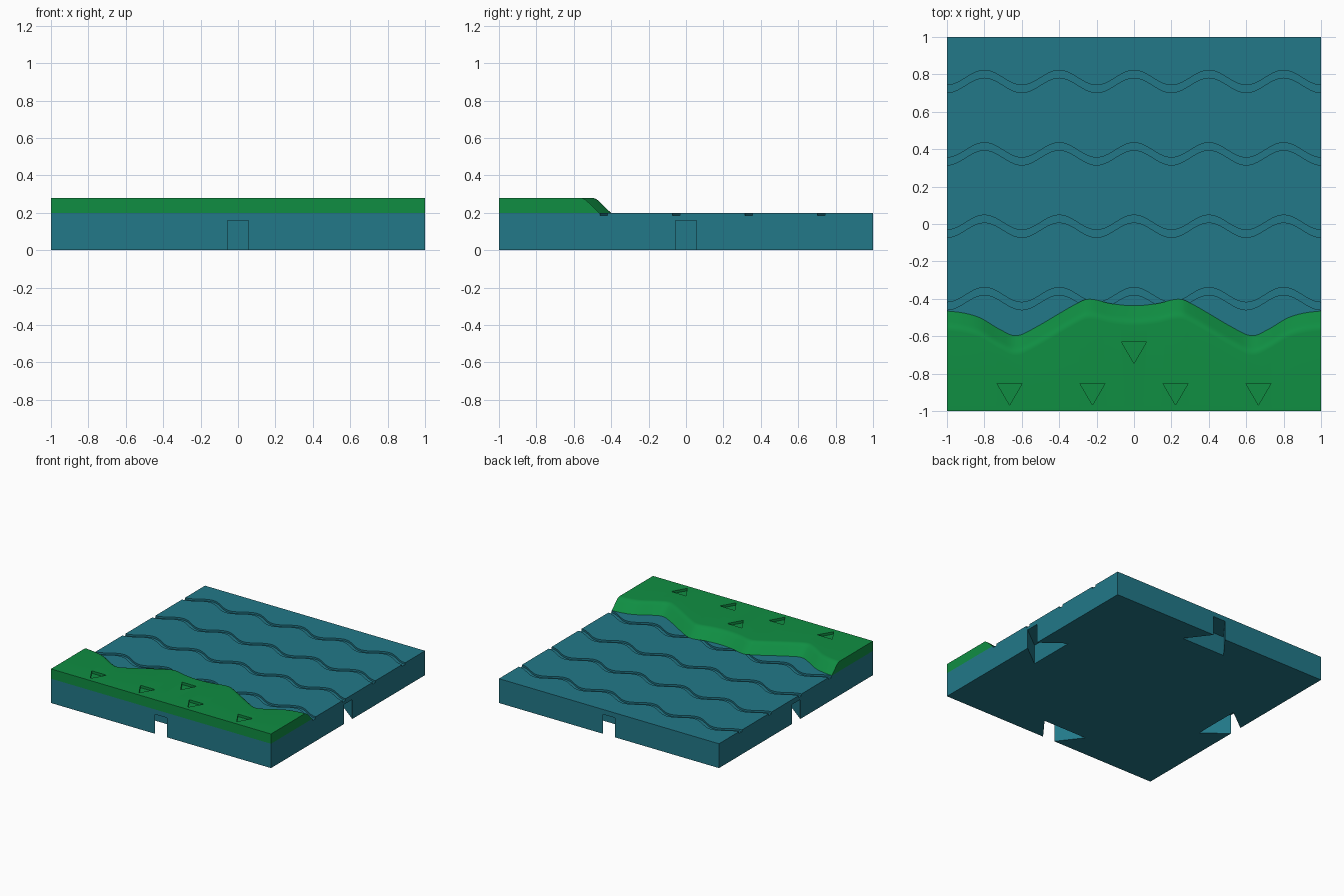
import bpy, bmesh
from math import cos, pi, radians
from mathutils import Vector, Matrix

if "Cube" in bpy.data.objects:
    bpy.data.objects.remove(bpy.data.objects["Cube"])


def material(name, rgb):
    m = bpy.data.materials.new(name)
    m.diffuse_color = (*rgb, 1)
    m.use_nodes = True
    m.node_tree.nodes["Principled BSDF"].inputs["Base Color"].default_value = m.diffuse_color
    return m


def loft(bm, rings):
    """Closed solid through a row of equal-sized rings."""
    vs = [[bm.verts.new(p) for p in r] for r in rings]
    n = len(vs[0])
    for a, b in zip(vs, vs[1:]):
        for i in range(n):
            j = (i + 1) % n
            bm.faces.new((a[i], a[j], b[j], b[i]))
    bm.faces.new(vs[0])
    bm.faces.new(vs[-1])


def prism(bm, pts, z0, z1):
    loft(bm, [[(x, y, z) for x, y in pts] for z in (z0, z1)])


def make(name, bm, mat=None):
    bmesh.ops.recalc_face_normals(bm, faces=bm.faces)
    me = bpy.data.meshes.new(name)
    bm.to_mesh(me)
    bm.free()
    ob = bpy.data.objects.new(name, me)
    bpy.context.collection.objects.link(ob)
    if mat:
        me.materials.append(mat)
    return ob


def cut(ob, cutter):
    cutter.hide_render = True
    mod = ob.modifiers.new("cut", 'BOOLEAN')
    mod.operation = 'DIFFERENCE'
    mod.solver = 'EXACT'
    mod.object = cutter
    bpy.context.view_layer.objects.active = ob
    bpy.ops.object.modifier_apply(modifier=mod.name)
    bpy.data.objects.remove(cutter)


def smooth(ob):
    bpy.ops.object.select_all(action='DESELECT')
    ob.select_set(True)
    bpy.context.view_layer.objects.active = ob
    bpy.ops.object.shade_smooth_by_angle(angle=radians(30))


water = material("water", (0.016, 0.19, 0.25))
grass = material("grass", (0.005, 0.27, 0.055))

# Water slab
bm = bmesh.new()
prism(bm, [(-1, -1), (1, -1), (1, 1), (-1, 1)], 0, 0.2)
slab = make("water_slab", bm, water)

# Dovetail connector pockets, one in each side
bm = bmesh.new()
for k in range(4):
    rot = Matrix.Rotation(k * pi / 2, 2)
    shape = [(-0.055, -1.05), (0.055, -1.05), (0.055, -1), (0.2, -0.81),
             (-0.2, -0.81), (-0.055, -1)]
    prism(bm, [rot @ Vector(p) for p in shape], -0.05, 0.16)
cut(slab, make("pocket_cutter", bm))

# Wavy ripple grooves
bm = bmesh.new()
for row in range(4):
    rings = []
    for i in range(-52, 53):
        x = i * 0.02
        y = 0.762 - 0.387 * row + 0.04 * cos(5 * pi * x)
        rings.append([(x, y - 0.02, 0.185), (x, y + 0.02, 0.185),
                      (x, y + 0.02, 0.25), (x, y - 0.02, 0.25)])
    loft(bm, rings)
cut(slab, make("ripple_cutter", bm))
smooth(slab)

# Grass bank: shoreline points for x >= 0, mirrored and splined
half = [(0, -0.437), (0.12, -0.426), (0.235, -0.402), (0.315, -0.43),
        (0.53, -0.555), (0.63, -0.597), (0.715, -0.565), (0.82, -0.503),
        (0.91, -0.476), (1, -0.465)]
pts = [Vector((-x, y)) for x, y in half[:0:-1]] + [Vector(p) for p in half]
ext = [2 * pts[0] - pts[1]] + pts + [2 * pts[-1] - pts[-2]]
shore = []
for a, b, c, d in zip(ext, ext[1:], ext[2:], ext[3:]):
    for s in range(5):
        t = s / 5
        shore.append(0.5 * (2 * b + (c - a) * t + (2 * a - 5 * b + 4 * c - d) * t ** 2
                            + (3 * b - a - 3 * c + d) * t ** 3))
shore.append(pts[-1])
slope = [(0, 0.2), (0.056, 0.255), (0.068, 0.266), (0.08, 0.274),
         (0.093, 0.279), (0.107, 0.28)]
bm = bmesh.new()
loft(bm, [[(p.x, -1, 0.2)] + [(p.x, p.y - o, z) for o, z in slope] + [(p.x, -1, 0.28)]
          for p in shore])
bank = make("grass_bank", bm, grass)

# Triangular dimples in the grass
bm = bmesh.new()
for x, y in [(0, -0.63), (-0.665, -0.853), (-0.222, -0.853), (0.222, -0.853), (0.665, -0.853)]:
    prism(bm, [(x - 0.067, y), (x, y - 0.115), (x + 0.067, y)], 0.26, 0.33)
cut(bank, make("dimple_cutter", bm))
smooth(bank)
